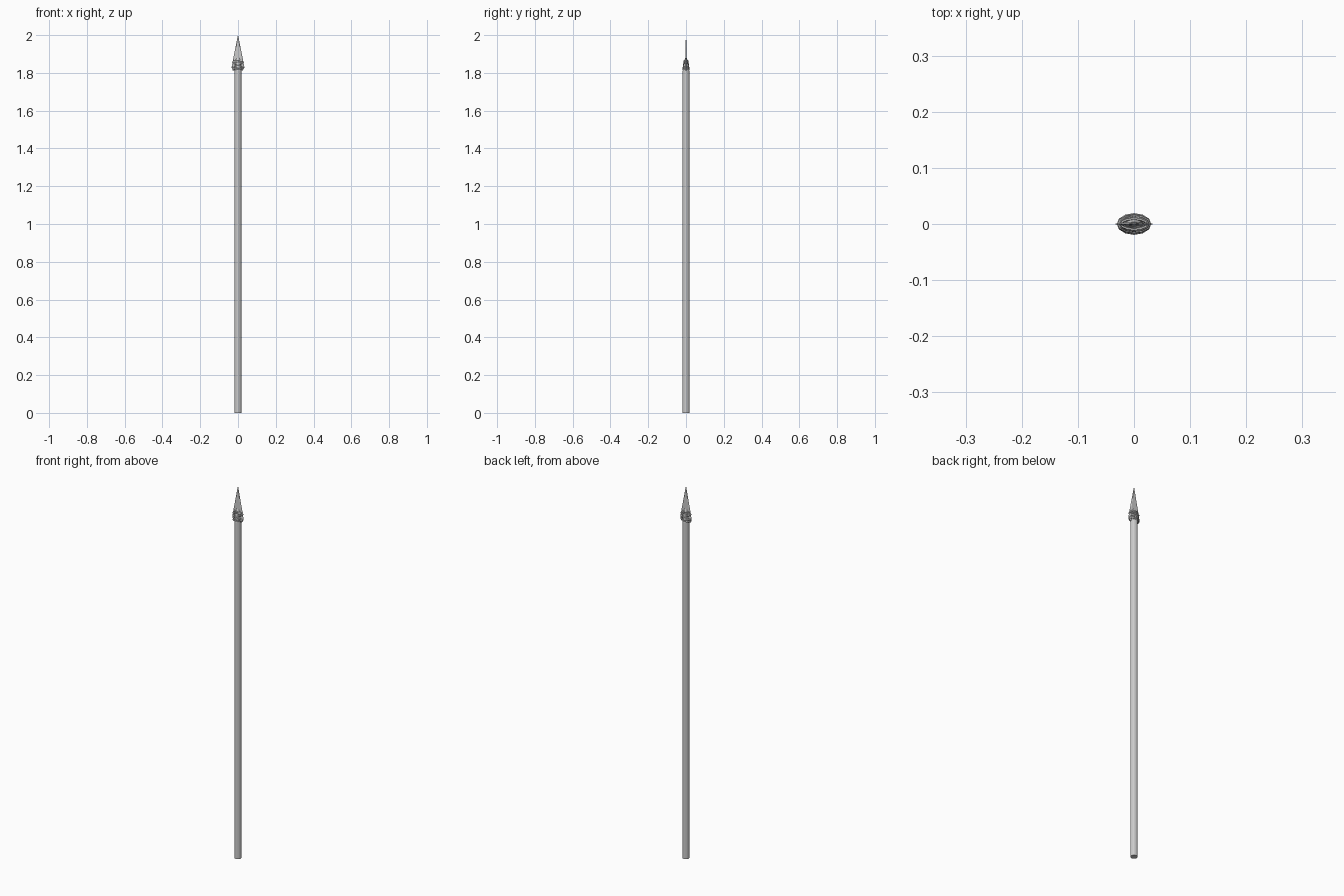
import bpy, bmesh, math

if "Cube" in bpy.data.objects:
    bpy.data.objects.remove(bpy.data.objects["Cube"])


def loft(name, rings, cap=True):
    """Skin a list of equally long rings of points."""
    bm = bmesh.new()
    loops = [[bm.verts.new(p) for p in r] for r in rings]
    n = len(loops[0])
    for a, b in zip(loops, loops[1:]):
        for i in range(n):
            j = (i + 1) % n
            bm.faces.new((a[i], a[j], b[j], b[i]))
    if cap:
        bm.faces.new(loops[0][::-1])
        bm.faces.new(loops[-1])
    bmesh.ops.recalc_face_normals(bm, faces=bm.faces)
    me = bpy.data.meshes.new(name)
    bm.to_mesh(me)
    bm.free()
    ob = bpy.data.objects.new(name, me)
    bpy.context.collection.objects.link(ob)
    return ob


def ellipse(rx, ry, z, n=12):
    return [(rx * math.cos(2 * math.pi * i / n),
             ry * math.sin(2 * math.pi * i / n), z) for i in range(n)]


# Shaft: straight pole with its top whittled down into a wedge
loft("shaft", [ellipse(0.0175, 0.0175, 0), ellipse(0.0175, 0.0175, 1.81),
               ellipse(0.0165, 0.015, 1.83), ellipse(0.014, 0.010, 1.862),
               ellipse(0.008, 0.004, 1.88)])

# Blade: thin flat spearhead with bevelled edges
def blade_ring(w, t, z):
    return [(-w, 0, z), (-w * 0.75, -t, z), (w * 0.75, -t, z),
            (w, 0, z), (w * 0.75, t, z), (-w * 0.75, t, z)]

loft("blade", [blade_ring(0.024, 0.003, 1.812), blade_ring(0.034, 0.003, 1.828),
               blade_ring(0.026, 0.003, 1.872), blade_ring(0.0135, 0.0025, 1.935),
               blade_ring(0.0006, 0.0006, 2.0)])


# Binding: flattened cord loops, some level and some crossing
def cord(name, z, rx, ry, tilt, r=0.004, n=12, sides=6):
    rings = []
    for i in range(n + 1):
        a = 2 * math.pi * i / n
        c, s = math.cos(a), math.sin(a)
        ring = []
        for k in range(sides):
            b = 2 * math.pi * k / sides
            o = r * 0.7 * math.cos(b)
            ring.append(((rx + o) * c, (ry + o) * s,
                         z + tilt * c * (1 if s <= 0 else -1 if tilt_back else 1)
                         + r * math.sin(b)))
        rings.append(ring)
    return loft(name, rings, cap=False)


tilt_back = False
for i, (z, rx, ry, tilt) in enumerate([
        (1.820, 0.027, 0.0165, 0.003), (1.827, 0.028, 0.0165, -0.003),
        (1.841, 0.028, 0.0145, 0.013), (1.841, 0.028, 0.0145, -0.013),
        (1.858, 0.025, 0.0115, 0.004), (1.865, 0.023, 0.0095, -0.002)]):
    cord(f"binding_{i + 1}", z, rx, ry, tilt)
